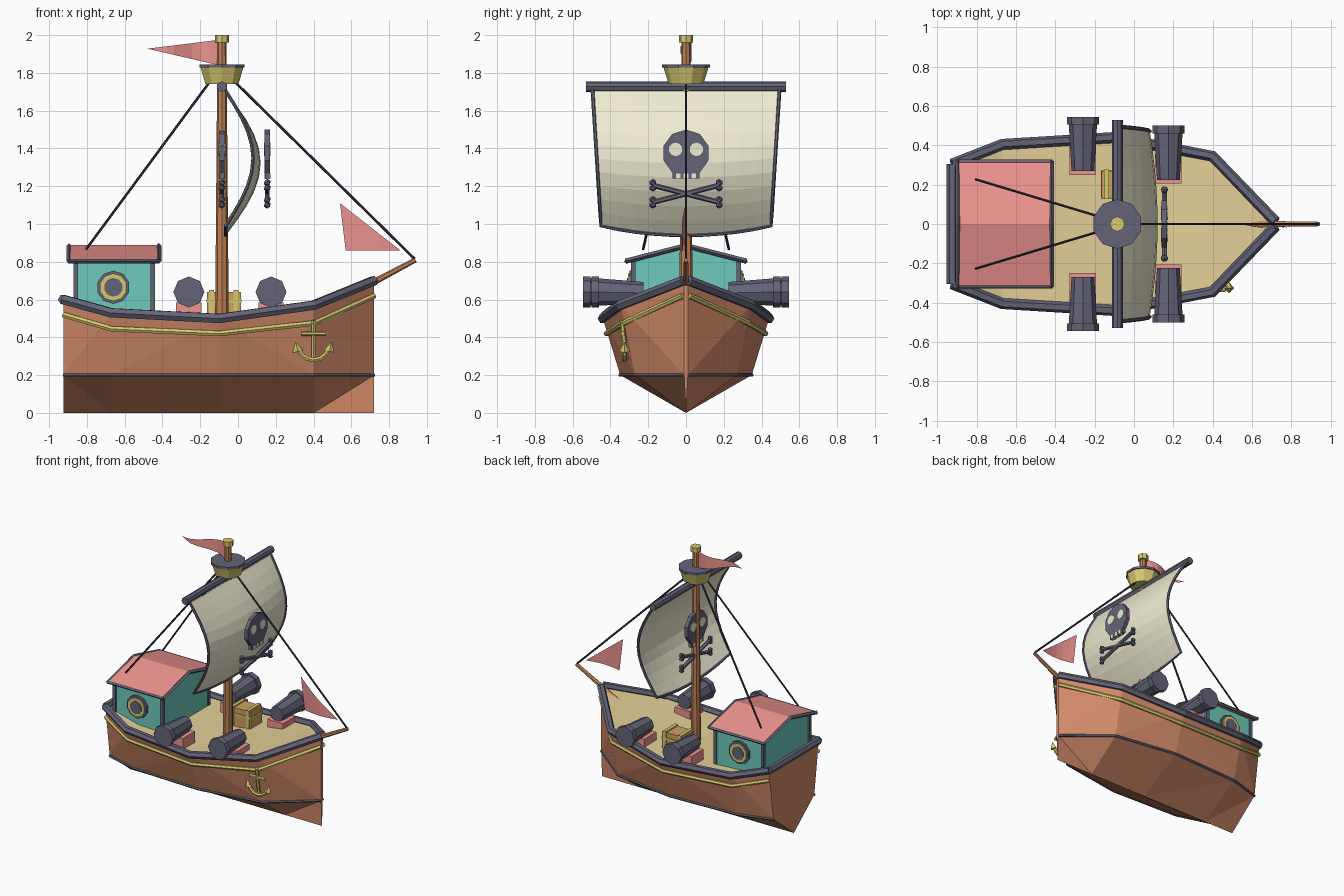
import bpy, bmesh, math
from mathutils import Vector, Matrix

if "Cube" in bpy.data.objects:
    bpy.data.objects.remove(bpy.data.objects["Cube"])

def mat(name, r, g, b):
    m = bpy.data.materials.new(name)
    m.diffuse_color = [(c / 255) ** 2.2 for c in (r, g, b)] + [1]
    m.use_nodes = True
    m.node_tree.nodes["Principled BSDF"].inputs["Base Color"].default_value = m.diffuse_color
    return m

HULL, DARK, GOLD = mat("hull", 208, 136, 104), mat("dark", 100, 100, 120), mat("gold", 214, 200, 112)
DECK, TEAL, PINK = mat("deck", 226, 206, 150), mat("teal", 110, 200, 185), mat("pink", 236, 146, 142)
SAIL, WOOD, ROPE = mat("sail", 238, 234, 208), mat("wood", 190, 128, 88), mat("rope", 55, 55, 65)
TAN = mat("tan", 205, 160, 95)

def finish(name, bm, m, recalc=True):
    if recalc:
        bmesh.ops.recalc_face_normals(bm, faces=bm.faces)
    me = bpy.data.meshes.new(name)
    bm.to_mesh(me)
    bm.free()
    me.materials.append(m)
    o = bpy.data.objects.new(name, me)
    bpy.context.collection.objects.link(o)
    return o

def cyl(name, p0, p1, r0, r1, sides, m):
    p0, p1 = Vector(p0), Vector(p1)
    d = p1 - p0
    bm = bmesh.new()
    M = Matrix.Translation((p0 + p1) / 2) @ d.to_track_quat('Z', 'Y').to_matrix().to_4x4()
    bmesh.ops.create_cone(bm, cap_ends=True, segments=sides, radius1=r0, radius2=r1, depth=d.length, matrix=M)
    return finish(name, bm, m)

def box(name, lo, hi, m):
    lo, hi = Vector(lo), Vector(hi)
    bm = bmesh.new()
    bmesh.ops.create_cube(bm, size=1, matrix=Matrix.Translation((lo + hi) / 2) @ Matrix.Diagonal((*(hi - lo), 1)))
    return finish(name, bm, m)

def tube(name, pts, r, m, res=1):
    cu = bpy.data.curves.new(name, 'CURVE')
    cu.dimensions = '3D'
    cu.bevel_depth, cu.bevel_resolution, cu.use_fill_caps = r, res, True
    sp = cu.splines.new('POLY')
    sp.points.add(len(pts) - 1)
    for p, co in zip(sp.points, pts):
        p.co = (*co, 1)
    tmp = bpy.data.objects.new(name, cu)
    bpy.context.collection.objects.link(tmp)
    bpy.context.view_layer.update()
    me = bpy.data.meshes.new_from_object(tmp.evaluated_get(bpy.context.evaluated_depsgraph_get()))
    bpy.data.objects.remove(tmp)
    bm = bmesh.new()
    bm.from_mesh(me)
    for f in bm.faces:
        f.smooth = False
        f.material_index = 0
    return finish(name, bm, m)

def grid(name, fn, nu, nv, m):
    bm = bmesh.new()
    v = [[bm.verts.new(fn(i / nu, j / nv)) for j in range(nv + 1)] for i in range(nu + 1)]
    for i in range(nu):
        for j in range(nv):
            bm.faces.new((v[i][j], v[i + 1][j], v[i + 1][j + 1], v[i][j + 1]))
    bmesh.ops.remove_doubles(bm, verts=bm.verts, dist=1e-5)
    return finish(name, bm, m, False)

def prism(name, prof, x0, x1, m):
    bm = bmesh.new()
    f = bm.faces.new([bm.verts.new((x0, y, z)) for y, z in prof])
    ext = bmesh.ops.extrude_face_region(bm, geom=[f])['geom']
    bmesh.ops.translate(bm, verts=[e for e in ext if isinstance(e, bmesh.types.BMVert)], vec=(x1 - x0, 0, 0))
    return finish(name, bm, m)

# Hull stations: x, sheer half width, sheer z, waterline half width, gold rail z
ST = [(-.925, .305, .60, .25, .52), (-.67, .405, .53, .325, .445), (-.1, .44, .50, .348, .42),
      (.4, .345, .57, .27, .475), (.72, .012, .70, .01, .62)]
bm = bmesh.new()
rings = []
for x, w, z, ww, g in ST:
    rings.append([bm.verts.new(p) for p in
                  ((x, -w, z), (x, -ww, .2), (x, 0, 0), (x, ww, .2), (x, w, z))])
for a, b in zip(rings, rings[1:]):
    for i in range(4):
        bm.faces.new((a[i], b[i], b[i + 1], a[i + 1]))
bm.faces.new(rings[0])
bm.faces.new(rings[-1])
bmesh.ops.triangulate(bm, faces=bm.faces)
finish("hull", bm, HULL)
grid("deck", lambda u, v: (ST[round(u * 4)][0], (2 * v - 1) * ST[round(u * 4)][1], ST[round(u * 4)][2] - .005), 4, 1, DECK)

# Rails along the hull, mirrored left and right
for s, side in ((-1, "right"), (1, "left")):
    tube("gunwale_" + side, [(x, s * w, z) for x, w, z, ww, g in ST], .028, DARK)
    tube("gold_rail_" + side, [(x, s * (ww + (w - ww) * (g - .2) / (z - .2) + .005), g)
                               for x, w, z, ww, g in ST], .016, GOLD)
    tube("waterline_" + side, [(x, s * ww, .2) for x, w, z, ww, g in ST], .01, DARK)
tube("stern_rail", [(-.925, -.305, .6), (-.925, .305, .6)], .028, DARK)

# Cabin with gabled roof, trim and portholes
prism("cabin", [(-.28, .5), (.28, .5), (.28, .8), (0, .87), (-.28, .8)], -.86, -.45, TEAL)
prism("cabin_roof", [(-.32, .795), (0, .872), (.32, .795), (.32, .812), (0, .89), (-.32, .812)], -.895, -.42, PINK)
for x in (-.895, -.42):
    tube("gable_trim", [(x, -.32, .803), (x, 0, .885), (x, .32, .803)], .014, DARK, 0)
for s in (-1, 1):
    tube("eave_trim", [(-.9, s * .315, .803), (-.415, s * .315, .803)], .013, DARK, 0)
    for x in (-.858, -.452):
        box("cabin_post", (x - .012, s * .28 - .012, .52), (x + .012, s * .28 + .012, .8), DARK)
    for n, r, d, m in (("frame", .088, .298, DARK), ("ring", .074, .308, GOLD), ("glass", .05, .312, DARK)):
        cyl("porthole_" + n, (-.66, s * .27, .665), (-.66, s * d, .665), r, r, 10, m)

# Mast, crow's nest and yard
MX = -.085
cyl("mast", (MX, 0, .49), (MX, 0, 1.98), .036, .024, 8, WOOD)
cyl("mast_cap", (MX, 0, 1.96), (MX, 0, 2.0), .038, .038, 8, GOLD)
cyl("crows_nest", (MX, 0, 1.74), (MX, 0, 1.832), .092, .12, 10, GOLD)
cyl("crows_nest_rim", (MX, 0, 1.828), (MX, 0, 1.845), .126, .126, 10, DARK)
cyl("yard", (MX, -.53, 1.727), (MX, .53, 1.727), .028, .028, 8, DARK)

# Billowing sail with dark hem
def sail(u, t):
    w = 2 * u - 1
    b = 1 - w * w
    return (-.065 + math.sin(math.pi * t) * (.145 + .04 * b), w * (.495 - .045 * t), 1.705 - t * (.715 + .05 * b))
grid("sail", sail, 10, 10, SAIL)
tube("sail_hem", [sail(0, t / 10) for t in range(10)] + [sail(u / 10, 1) for u in range(11)]
     + [sail(1, t / 10) for t in range(9, -1, -1)], .01, DARK)

# Skull and crossed bones on both sides of the sail
for x in (.155, MX):
    cyl("skull", (x - .014, 0, 1.375), (x + .014, 0, 1.375), .125, .125, 10, DARK)
    box("skull_jaw", (x - .013, -.072, 1.24), (x + .013, .072, 1.33), DARK)
    for y in (-.055, .055):
        cyl("skull_eye", (x - .018, y, 1.395), (x + .018, y, 1.395), .036, .036, 10, SAIL)
    for y in (-.042, 0, .042):
        box("skull_tooth", (x - .016, y - .012, 1.238), (x + .016, y + .012, 1.268), SAIL)
    for s in (-1, 1):
        a, b = Vector((x, -.175 * s, 1.205)), Vector((x, .175 * s, 1.115))
        cyl("bone", a, b, .014, .014, 6, DARK)
        for p in (a, b):
            for dz in (-.014, .014):
                bm = bmesh.new()
                bmesh.ops.create_icosphere(bm, subdivisions=1, radius=.02, matrix=Matrix.Translation(p + Vector((0, 0, dz))))
                finish("bone_knob", bm, DARK)

# Flags
grid("pennant", lambda u, v: (-.1 - .38 * u, .03 * math.sin(2 * math.pi * u),
     (1.84 + .135 * v) * (1 - u) + 1.928 * u), 8, 1, PINK)
grid("bow_flag", lambda u, v: (.54 + .03 * (1 - v) + u * (.32 - .03 * (1 - v)), -.022 * math.sin(math.pi * u),
     (.86 + .25 * v) * (1 - u) + .86 * u), 6, 1, PINK)

# Bowsprit and rigging
cyl("bowsprit", (.44, 0, .545), (.94, 0, .81), .022, .013, 6, WOOD)
cyl("forestay", (MX, 0, 1.82), (.935, 0, .815), .007, .007, 6, ROPE)
for s in (-1, 1):
    cyl("backstay", (MX, s * .01, 1.84), (-.805, s * .227, .865), .007, .007, 6, ROPE)

# Cannons on blocks
for x, y in ((-.26, .27), (.175, .225)):
    for s in (-1, 1):
        cyl("cannon_barrel", (x, s * y, .635), (x, s * (y + .24), .64), .058, .072, 8, DARK)
        cyl("cannon_muzzle", (x, s * (y + .235), .64), (x, s * (y + .275), .64), .082, .082, 8, DARK)
        a, b = sorted((s * (y - .02), s * (y + .13)))
        box("cannon_block", (x - .067, a, .48), (x + .067, b, .585), PINK)

# Treasure chest with straps
box("chest", (-.165, .135, .49), (.015, .27, .64), TAN)
for x in (-.14, -.01):
    box("chest_strap", (x - .013, .128, .49), (x + .013, .277, .65), GOLD)
box("chest_lid_band", (-.168, .13, .585), (.018, .275, .6), GOLD)

# Anchor hanging at the bow
AY = -.325
cyl("anchor_shank", (.4, AY + .01, .275), (.4, AY - .015, .49), .012, .012, 6, GOLD)
cyl("anchor_stock", (.335, AY - .01, .42), (.465, AY - .01, .42), .012, .012, 6, GOLD)
tube("anchor_arms", [(.4 + .085 * math.sin(a), AY, .365 - .085 * math.cos(a))
                     for a in [math.radians(d) for d in range(-75, 76, 25)]], .013, GOLD)
for s in (-1, 1):
    cyl("anchor_fluke", (.4 + s * .083, AY, .325), (.4 + s * .095, AY, .375), .028, .002, 4, GOLD)
